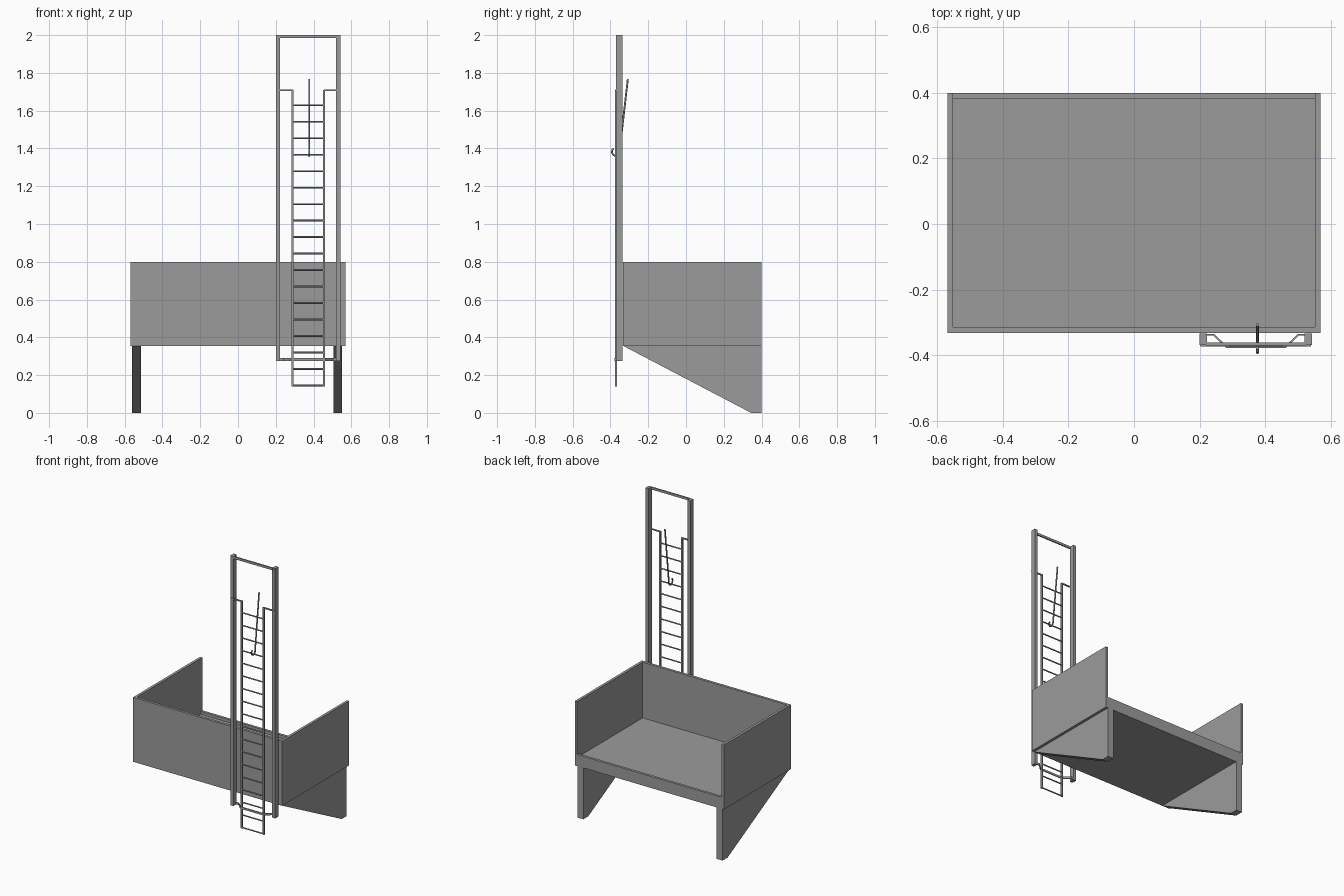
import bpy
from mathutils import Vector

cube = bpy.data.objects.get("Cube")
if cube:
    bpy.data.objects.remove(cube)

metal = bpy.data.materials.new("grey_metal")
metal.use_nodes = True
GREY = (0.33, 0.33, 0.33, 1)
metal.diffuse_color = GREY
metal.node_tree.nodes["Principled BSDF"].inputs["Base Color"].default_value = GREY


def add_mesh(name, verts, faces):
    mesh = bpy.data.meshes.new(name)
    mesh.from_pydata(verts, [], faces)
    mesh.materials.append(metal)
    obj = bpy.data.objects.new(name, mesh)
    bpy.context.collection.objects.link(obj)
    return obj


def prism(name, profile, x0, x1):
    """Extrude a (y, z) profile along x."""
    n = len(profile)
    verts = [(x, y, z) for x in (x0, x1) for y, z in profile]
    faces = [tuple(reversed(range(n))), tuple(range(n, 2 * n))]
    faces += [(i, (i + 1) % n, n + (i + 1) % n, n + i) for i in range(n)]
    return add_mesh(name, verts, faces)


def box(name, x0, x1, y0, y1, z0, z1):
    return prism(name, [(y0, z0), (y1, z0), (y1, z1), (y0, z1)], x0, x1)


def rod(name, points, radius, sides=2):
    """Round bar along a polyline."""
    curve = bpy.data.curves.new(name, "CURVE")
    curve.dimensions = "3D"
    curve.bevel_depth = radius
    curve.bevel_resolution = sides
    curve.use_fill_caps = True
    spline = curve.splines.new("POLY")
    spline.points.add(len(points) - 1)
    for p, co in zip(spline.points, points):
        p.co = (*Vector(co), 1)
    curve.materials.append(metal)
    obj = bpy.data.objects.new(name, curve)
    bpy.context.collection.objects.link(obj)
    return obj


# Balcony: floor, back lip and three walls
W, FRONT, BACK, BASE, TOP, T = 0.57, -0.333, 0.4, 0.355, 0.8, 0.018
box("floor", -W + T, W - T, FRONT + T, BACK - T, BASE, 0.415)
box("back_lip", -W + T, W - T, BACK - T, BACK, BASE, 0.435)
box("front_wall", -W, W, FRONT, FRONT + T, BASE, TOP)
box("right_wall", -W, -W + T, FRONT + T, BACK, BASE, TOP)
box("left_wall", W - T, W, FRONT + T, BACK, BASE, TOP)

# Tapered support brackets
taper = [(0.345, 0), (BACK, 0), (BACK, BASE), (FRONT, BASE)]
for name, x in (("right_bracket", -0.56), ("left_bracket", 0.505)):
    prism(name, taper, x, x + 0.046)

# Tall guide frame
for name, x in (("right_post", 0.2), ("left_post", 0.52)):
    box(name, x, x + 0.023, -0.37, -0.335, 0.275, 2.0)
box("top_bar", 0.22, 0.525, -0.371, -0.362, 1.984, 2.0)

# Lower guide hoop
hoop = [(0.21, -0.338), (0.243, -0.338), (0.283, -0.376),
        (0.462, -0.376), (0.502, -0.338), (0.535, -0.338)]
n = len(hoop)
hoop_obj = add_mesh("guide_hoop",
                    [(x, y, z) for z in (0.276, 0.29) for x, y in hoop],
                    [(i, i + 1, n + i + 1, n + i) for i in range(n - 1)])
solid = hoop_obj.modifiers.new("thickness", "SOLIDIFY")
solid.thickness = 0.006
solid.offset = 0

# Sliding ladder
for name, x in (("right_rail", 0.283), ("left_rail", 0.45)):
    box(name, x, x + 0.011, -0.375, -0.364, 0.14, 1.71)
for i in range(18):
    z = 0.145 + i * 0.0873
    rod(f"rung_{i + 1}", [(0.288, -0.37, z), (0.456, -0.37, z)], 0.0045)
for name, x0, x1 in (("right_arm", 0.203, 0.29), ("left_arm", 0.454, 0.54)):
    box(name, x0, x1, -0.374, -0.366, 1.703, 1.711)

# Release lever with hooked end
lever = [(-0.308, 1.768), (-0.353, 1.375), (-0.36, 1.363), (-0.372, 1.36),
         (-0.385, 1.366), (-0.392, 1.38), (-0.39, 1.394), (-0.383, 1.397)]
rod("release_hook", [(0.377, y, z) for y, z in lever], 0.005)
